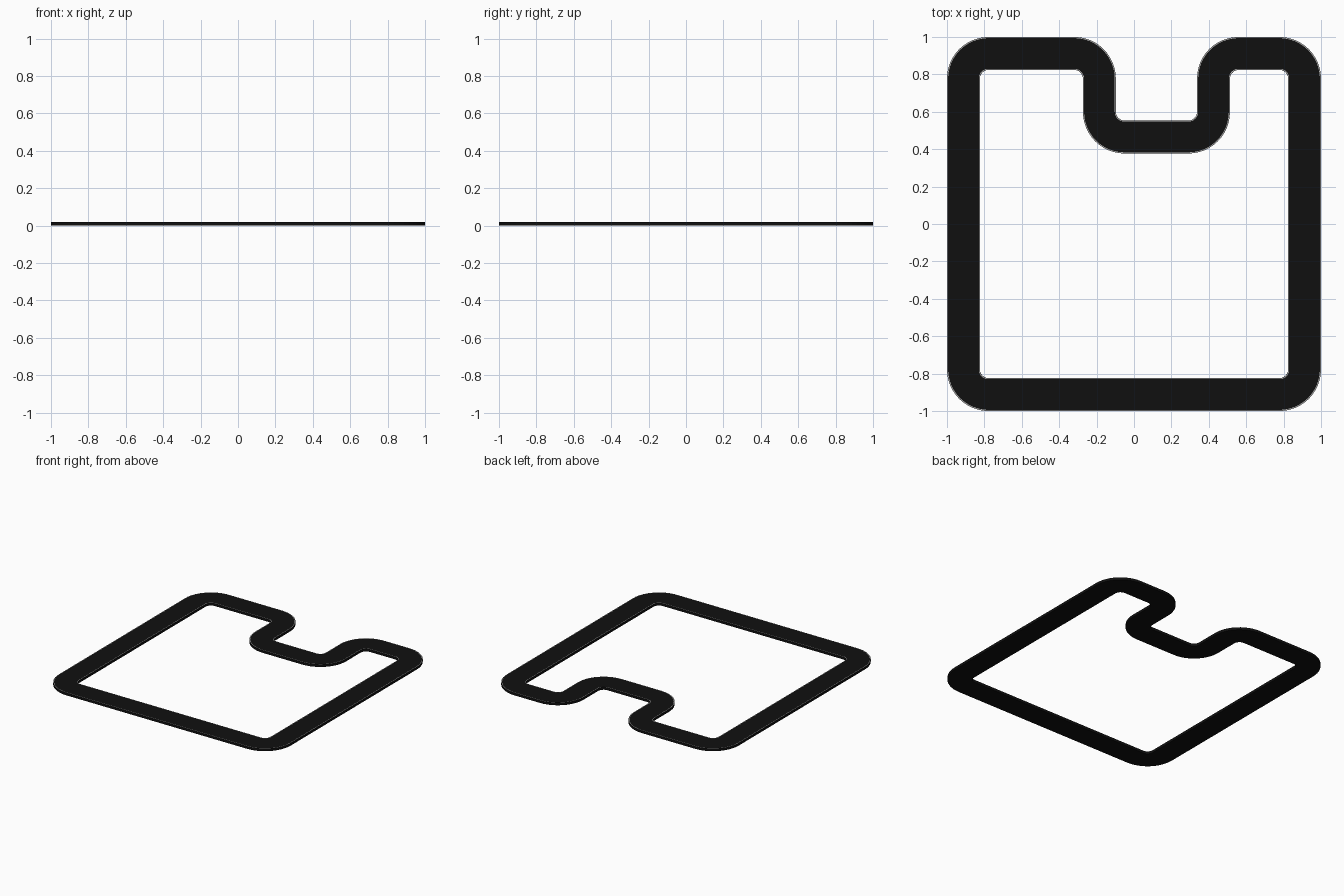
import bpy, math
from mathutils import Vector

if "Cube" in bpy.data.objects:
    bpy.data.objects.remove(bpy.data.objects["Cube"])

HALF, RADIUS, TOP = 0.088, 0.135, 0.02
E = 1 - HALF
# Centre line corners of the circuit, counter-clockwise
CORNERS = [Vector(p) for p in [(-E, -E), (E, -E), (E, E), (0.425, E),
                               (0.425, 0.465), (-0.185, 0.465), (-0.185, E), (-E, E)]]


def material(name, v):
    m = bpy.data.materials.new(name)
    m.diffuse_color = (v, v, v, 1)
    m.use_nodes = True
    m.node_tree.nodes["Principled BSDF"].inputs["Base Color"].default_value = m.diffuse_color
    return m


def centre_line(steps=12):
    """Rounded path as (point, outward normal) pairs."""
    path = []
    for i, c in enumerate(CORNERS):
        a = (c - CORNERS[i - 1]).normalized()
        b = (CORNERS[(i + 1) % len(CORNERS)] - c).normalized()
        turn = 1 if a.x * b.y - a.y * b.x > 0 else -1
        centre = c + (b - a) * RADIUS
        start = math.atan2(-b.y, -b.x)
        for k in range(steps + 1):
            t = start + turn * k / steps * math.pi / 2
            d = Vector((math.cos(t), math.sin(t)))
            path.append((centre + d * RADIUS, d * turn))
    return path


def sweep(name, inner, outer, z0, z1, mat):
    """Closed band with a rectangular section, following the circuit."""
    section = [(inner, z0), (outer, z0), (outer, z1), (inner, z1)]
    path = centre_line()
    n = len(path)
    verts = [(*(p + d * o), z) for p, d in path for o, z in section]
    faces = []
    for i in range(n):
        j = (i + 1) % n
        for k in range(4):
            m = (k + 1) % 4
            faces.append((i * 4 + k, j * 4 + k, j * 4 + m, i * 4 + m)[::-1])
    return finish(name, verts, faces, mat)


def finish(name, verts, faces, mat):
    me = bpy.data.meshes.new(name)
    me.from_pydata(verts, [], faces)
    me.materials.append(mat)
    me.update()
    ob = bpy.data.objects.new(name, me)
    bpy.context.collection.objects.link(ob)
    # Make the normals face outward
    import bmesh
    bm = bmesh.new()
    bm.from_mesh(me)
    bmesh.ops.recalc_face_normals(bm, faces=bm.faces)
    bm.to_mesh(me)
    bm.free()
    return ob


asphalt = material("asphalt", 0.005)
paint = material("edge_paint", 0.5)

# Road slab
sweep("road", -HALF, HALF, 0, TOP, asphalt)

# Thin painted lines just inside both edges
sweep("outer_edge_line", HALF - 0.006, HALF - 0.002, TOP - 0.002, TOP + 0.0005, paint)
sweep("inner_edge_line", -HALF + 0.002, -HALF + 0.006, TOP - 0.002, TOP + 0.0005, paint)
